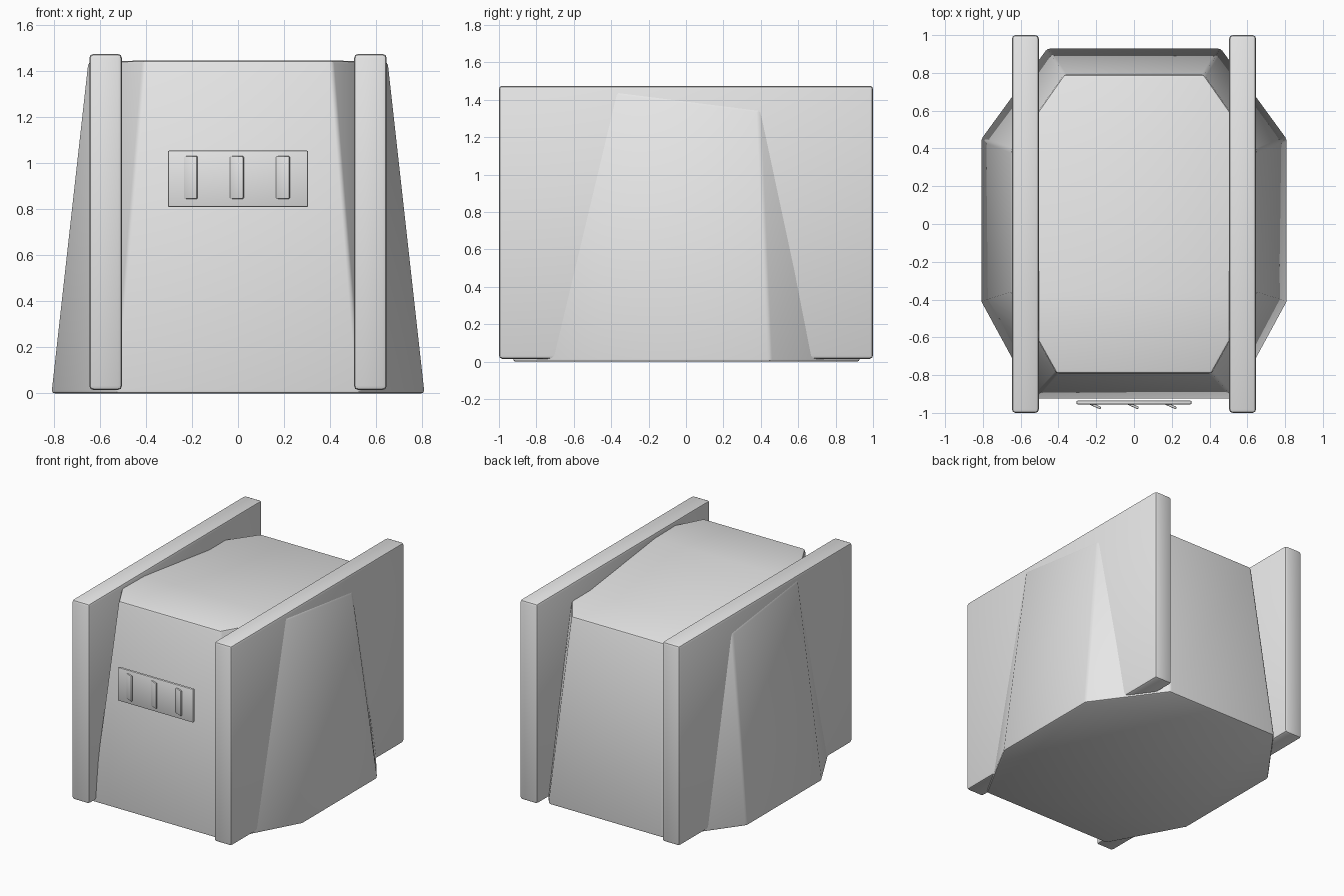
import bpy, bmesh, math

if "Cube" in bpy.data.objects:
    bpy.data.objects.remove(bpy.data.objects["Cube"])

grey = bpy.data.materials.new("plain_grey")
grey.diffuse_color = (0.8, 0.8, 0.8, 1)
grey.use_nodes = True
grey.node_tree.nodes["Principled BSDF"].inputs["Base Color"].default_value = grey.diffuse_color


def finish(obj, bevel, segments=2):
    """Material, softened sharp edges and smooth shading by angle."""
    obj.data.materials.append(grey)
    mod = obj.modifiers.new("soft_edges", 'BEVEL')
    mod.width = bevel
    mod.segments = segments
    mod.limit_method = 'ANGLE'
    mod.angle_limit = math.radians(34)
    bpy.ops.object.select_all(action='DESELECT')
    obj.select_set(True)
    bpy.context.view_layer.objects.active = obj
    bpy.ops.object.modifier_apply(modifier=mod.name)
    bpy.ops.object.shade_smooth_by_angle(angle=math.radians(30))


def box(name, center, size, bevel, turn=0.0):
    bpy.ops.mesh.primitive_cube_add(size=1, location=center)
    obj = bpy.context.object
    obj.name = name
    obj.scale = size
    bpy.ops.object.transform_apply(location=False, rotation=False, scale=True)
    obj.rotation_euler.z = turn
    finish(obj, bevel)
    return obj


# Tapered eight-sided body; right half from front to back, then mirrored
bottom_half = [(0.53, -0.925, 0), (0.81, -0.41, 0), (0.81, 0.45, 0), (0.46, 0.93, 0)]
top_half = [(0.41, -0.79, 1.447), (0.65, -0.36, 1.44), (0.65, 0.39, 1.345), (0.37, 0.79, 1.345)]


def ring(bm, half):
    full = half + [(-x, y, z) for x, y, z in reversed(half)]
    return [bm.verts.new(p) for p in full]


bm = bmesh.new()
low, high = ring(bm, bottom_half), ring(bm, top_half)
bm.faces.new(low[::-1])
for i in range(8):
    j = (i + 1) % 8
    bm.faces.new((low[i], low[j], high[j], high[i]))
for i in range(3):  # level front strip, sloping middle, back strip
    bm.faces.new((high[i], high[i + 1], high[6 - i], high[7 - i]))
bmesh.ops.recalc_face_normals(bm, faces=bm.faces)
mesh = bpy.data.meshes.new("body")
bm.to_mesh(mesh)
bm.free()
body = bpy.data.objects.new("body", mesh)
bpy.context.collection.objects.link(body)
finish(body, 0.014)

# Upright side panels
for side, name in ((-1, "left_panel"), (1, "right_panel")):
    box(name, (side * 0.575, 0, 0.745), (0.142, 2.0, 1.46), 0.018)

# Vent plate standing off the front, with three angled slats
box("vent_plate", (0, -0.945, 0.932), (0.61, 0.02, 0.245), 0.007)
for i in (-1, 0, 1):
    box("vent_slat", (i * 0.2 - 0.005, -0.962, 0.938), (0.064, 0.014, 0.185), 0.005,
        turn=math.radians(-24))
